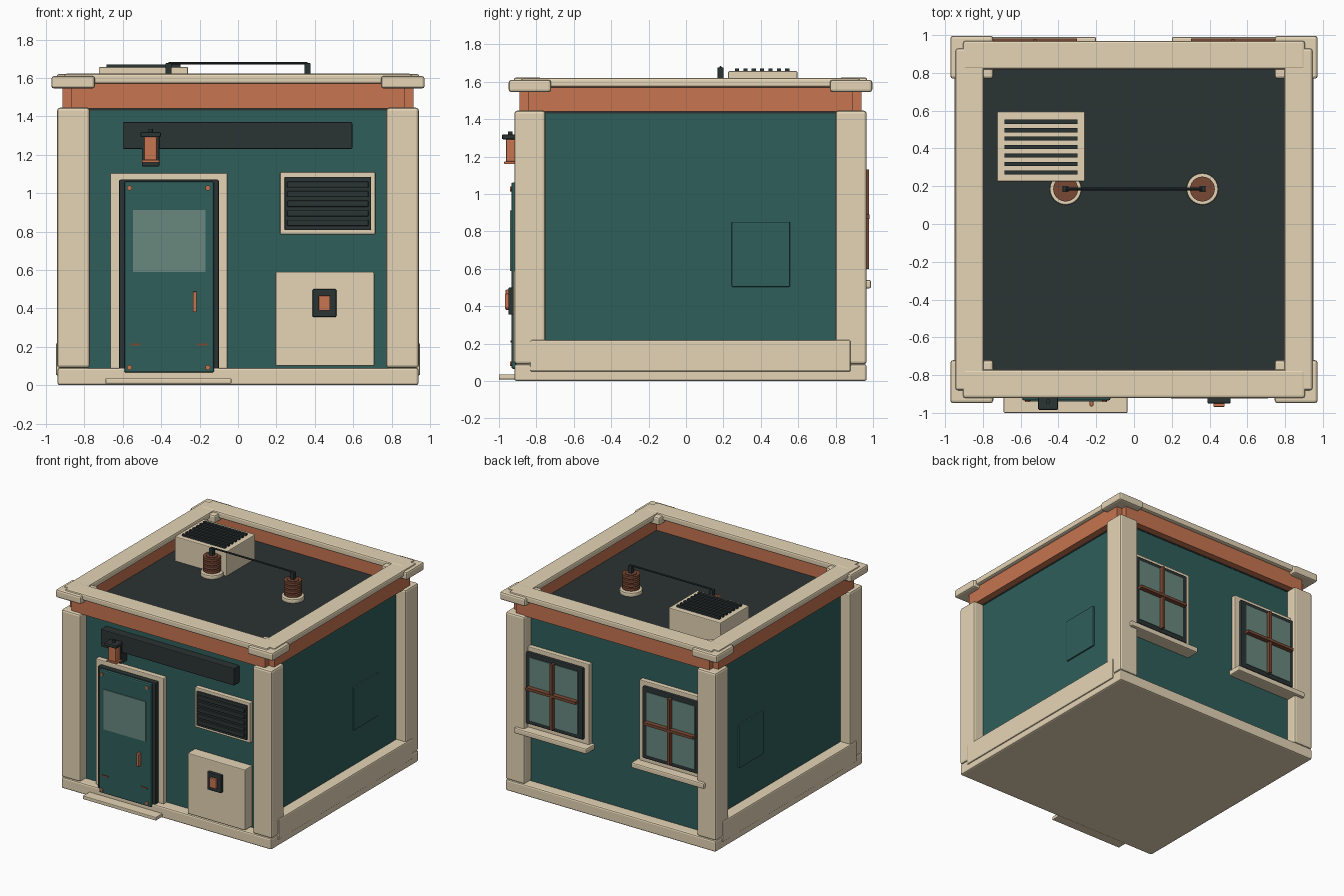
import bpy, bmesh, math
from mathutils import Vector

if "Cube" in bpy.data.objects:
    bpy.data.objects.remove(bpy.data.objects["Cube"])

CY = 0.024   # centre of the building in depth; the step reaches further forward
WALL = 0.857  # half width of the wall block
FRONT = CY - WALL + 0.01   # just inside the front wall
BACK = CY + WALL - 0.01    # just inside the back wall
DECK = 1.46  # top of the roof deck


def material(name, hexcode):
    def lin(c):
        c /= 255
        return c / 12.92 if c <= 0.04045 else ((c + 0.055) / 1.055) ** 2.4
    m = bpy.data.materials.new(name)
    m.diffuse_color = (*[lin(int(hexcode[i:i + 2], 16)) for i in (0, 2, 4)], 1)
    m.use_nodes = True
    m.node_tree.nodes["Principled BSDF"].inputs["Base Color"].default_value = m.diffuse_color
    return m


BEIGE = material("beige_trim", "E5D5B6")
TEAL = material("teal_wall", "2F5E5A")
DARK = material("charcoal", "2B3333")
COPPER = material("copper", "C77551")
BROWN = material("brown_ceramic", "794935")
GLASS = material("pale_glass", "68897F")


def finish(bm, name, mat, bevel=0.0):
    me = bpy.data.meshes.new(name)
    bm.to_mesh(me)
    bm.free()
    me.materials.append(mat)
    ob = bpy.data.objects.new(name, me)
    bpy.context.collection.objects.link(ob)
    if bevel:
        b = ob.modifiers.new("soft_edges", "BEVEL")
        b.width, b.segments = bevel, 2
    return ob


def box(name, mat, x, y, z, bevel=0.0):
    """Box from its extents along each axis."""
    bm = bmesh.new()
    bmesh.ops.create_cube(bm, size=1)
    for v in bm.verts:
        v.co = Vector([(r[0] + r[1]) / 2 + c * (r[1] - r[0])
                       for r, c in zip((x, y, z), v.co)])
    return finish(bm, name, mat, bevel)


def cylinder(name, mat, p, q, r, sides=24, bevel=0.0):
    """Cylinder between two points."""
    p, q = Vector(p), Vector(q)
    bm = bmesh.new()
    bmesh.ops.create_cone(bm, cap_ends=True, segments=sides, radius1=r,
                          radius2=r, depth=(q - p).length)
    rot = (q - p).to_track_quat('Z', 'Y')
    for v in bm.verts:
        v.co = rot @ v.co + (p + q) / 2
    ob = finish(bm, name, mat, bevel)
    if sides > 8:
        for f in ob.data.polygons:
            f.use_smooth = len(f.vertices) == 4
    return ob


def span(c, h):
    return (c - h, c + h)


def side(s, a, b, c=0.0):
    """Range a..b on the positive or mirrored side of centre c."""
    return tuple(sorted((c + s * a, c + s * b)))


# Main shell
box("foundation", BEIGE, span(0, 0.94), span(CY, 0.942), (0, 0.09), 0.012)
box("walls", TEAL, span(0, WALL), span(CY, WALL), (0.08, 1.435))
box("roof_deck", DARK, span(0, WALL + 0.003), span(CY, WALL + 0.003), (1.43, DECK))

# Corner posts and roof corner caps
for sx in (-1, 1):
    for sy in (-1, 1):
        box("corner_post", BEIGE, side(sx, 0.772, 0.942), side(sy, 0.775, 0.942, CY),
            (0.09, 1.445), 0.015)
        box("roof_corner_cap", BEIGE, side(sx, 0.745, 0.972), side(sy, 0.745, 0.972, CY),
            (1.545, 1.61), 0.014)

# Parapet band, roof frame, kick plates and wall hatches
for s in (-1, 1):
    box("parapet_end", COPPER, span(0, 0.866), side(s, 0.825, 0.914, CY), (1.44, 1.58))
    box("parapet_side", COPPER, side(s, 0.825, 0.915), span(CY, 0.867), (1.44, 1.58))
    box("roof_frame_end", BEIGE, span(0, 0.905), side(s, 0.795, 0.945, CY), (1.57, 1.622), 0.012)
    box("roof_frame_side", BEIGE, side(s, 0.795, 0.945), span(CY, 0.905), (1.57, 1.62), 0.012)
    box("kick_plate", BEIGE, side(s, 0.85, 0.949), span(CY, 0.857), (0.05, 0.22), 0.01)
    box("wall_hatch", TEAL, side(s, 0.85, 0.869), (0.244, 0.556), (0.504, 0.851), 0.005)

# Door
box("door_step", BEIGE, (-0.69, -0.035), (-1.0, -0.85), (0.008, 0.036), 0.005)
box("door_surround", BEIGE, (-0.665, -0.055), (-0.872, FRONT), (0.085, 1.105), 0.006)
box("door_frame", DARK, (-0.62, -0.1), (-0.912, FRONT), (0.075, 1.07), 0.008)
box("door", TEAL, (-0.592, -0.125), (-0.934, -0.9), (0.065, 1.062), 0.01)
box("door_window", GLASS, (-0.547, -0.17), (-0.94, -0.93), (0.589, 0.912))
box("door_handle", COPPER, (-0.235, -0.215), (-0.965, -0.93), (0.38, 0.488), 0.005)
for x in (-0.565, -0.157):
    for z in (0.092, 1.027):
        cylinder("door_rivet", COPPER, (x, -0.93, z), (x, -0.942, z), 0.013, sides=12)
for x in (-0.535, -0.183):
    box("door_slot", BROWN, span(x, 0.028), (-0.939, -0.93), (0.206, 0.217))

# Sign board and wall lamp
box("sign_board", DARK, (-0.6, 0.595), (-0.9, FRONT), (1.23, 1.37), 0.006)
box("lamp_bracket", DARK, (-0.5, -0.41), (-0.908, FRONT), (1.14, 1.3), 0.004)
box("lamp_base", COPPER, (-0.5, -0.41), (-0.972, -0.9), (1.16, 1.174), 0.003)
box("lamp_body", COPPER, (-0.489, -0.421), (-0.963, -0.9), (1.17, 1.295), 0.008)
box("lamp_hood", DARK, (-0.508, -0.402), (-0.984, FRONT), (1.292, 1.318), 0.006)
cylinder("lamp_knob", DARK, (-0.455, -0.94, 1.315), (-0.455, -0.94, 1.335), 0.012, sides=12)

# Louvre
box("louvre_frame", BEIGE, (0.22, 0.715), (-0.868, FRONT), (0.785, 1.11), 0.006)
box("louvre_panel", DARK, (0.243, 0.693), (-0.88, FRONT), (0.807, 1.085), 0.005)
for i in range(5):
    z = 0.845 + i * 0.05
    box("louvre_slat", DARK, (0.255, 0.68), (-0.895, -0.87), span(z, 0.016), 0.006)

# Service cabinet with keypad
box("cabinet", BEIGE, (0.195, 0.71), (-0.925, FRONT), (0.1, 0.59), 0.006)
box("keypad", DARK, (0.388, 0.512), (-0.95, -0.92), (0.355, 0.5), 0.006)
box("keypad_button", COPPER, (0.42, 0.48), (-0.968, -0.94), (0.388, 0.467), 0.004)

# Back windows
for s in (-1, 1):
    x = s * 0.525
    box("window_surround", BEIGE, span(x, 0.3), (BACK, 0.917), (0.52, 1.19), 0.006)
    box("window_sash", DARK, span(x, 0.258), (BACK, 0.94), (0.575, 1.155), 0.008)
    box("window_glass", GLASS, span(x, 0.215), (0.93, 0.945), (0.61, 1.12))
    box("window_mullion", BROWN, span(x, 0.011), (0.93, 0.978), (0.6, 1.13))
    box("window_crossbar", BROWN, span(x, 0.222), (0.93, 0.982), (0.867, 0.889))
    box("window_sill", BEIGE, span(x, 0.325), (BACK, 0.99), (0.495, 0.54), 0.01)

# Roof vent
box("roof_vent", BEIGE, (-0.725, -0.26), (0.225, 0.595), (DECK - 0.01, 1.657), 0.006)
for i in range(7):
    box("vent_bar", DARK, (-0.685, -0.3), span(0.273 + i * 0.0447, 0.011), (1.65, 1.671))

# Insulators with the wire between them
for x in (-0.362, 0.362):
    y = 0.185
    cylinder("insulator_base", BEIGE, (x, y, DECK - 0.005), (x, y, 1.49), 0.084, bevel=0.006)
    cylinder("insulator_core", BROWN, (x, y, 1.48), (x, y, 1.62), 0.045)
    for i in range(4):
        z = 1.497 + i * 0.032
        cylinder("insulator_disc", BROWN, (x, y, z), (x, y, z + 0.021), 0.066)
    box("insulator_terminal", DARK, span(x, 0.016), span(y, 0.016), (1.6, 1.677), 0.003)
cylinder("wire", DARK, (-0.362, 0.185, 1.677), (0.362, 0.185, 1.677), 0.007, sides=8)
